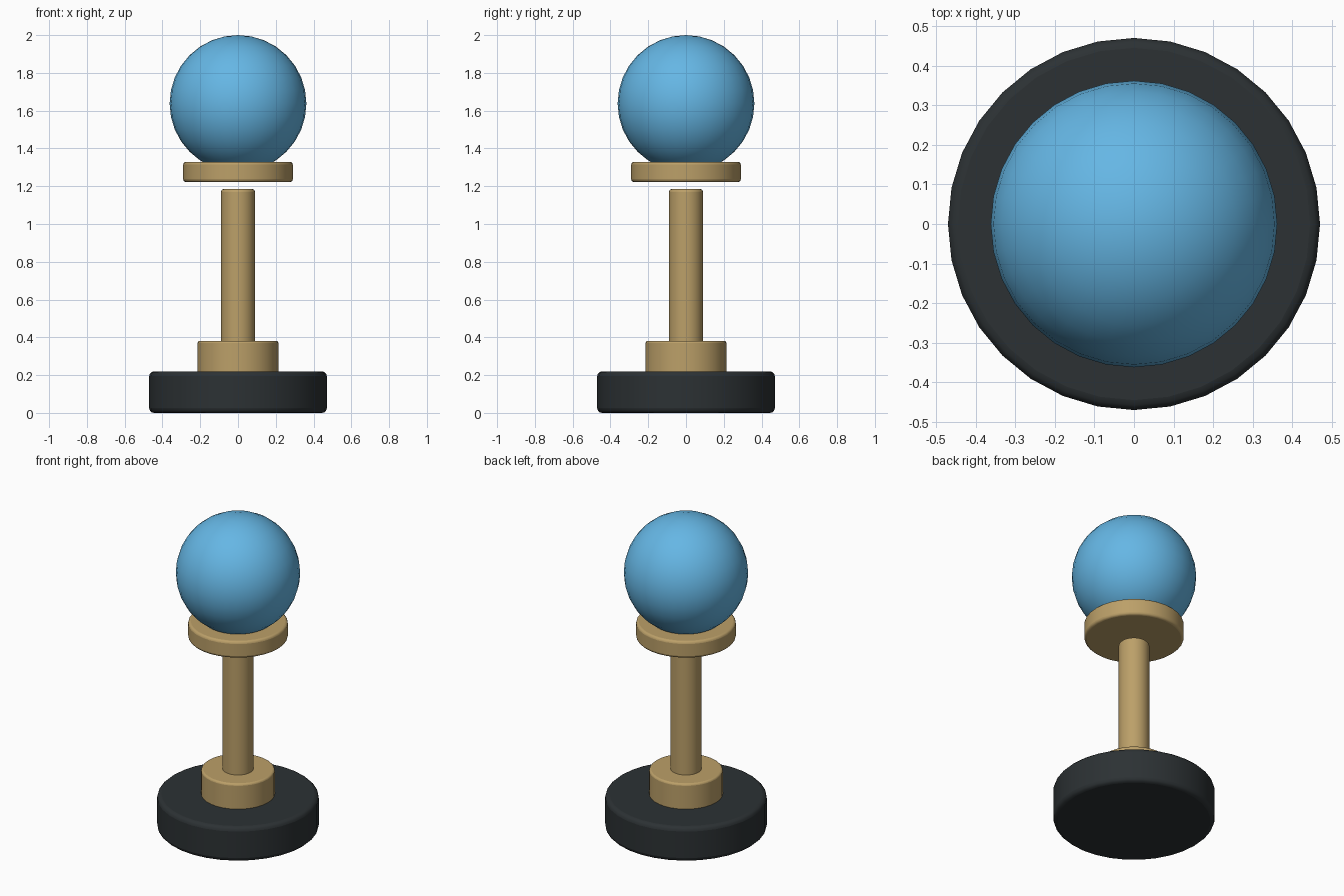
import bpy
import math

cube = bpy.data.objects.get("Cube")
if cube:
    bpy.data.objects.remove(cube, do_unlink=True)

SIDES = 32


def material(name, rgb):
    mat = bpy.data.materials.new(name)
    mat.use_nodes = True
    color = (*rgb, 1)
    mat.diffuse_color = color
    mat.node_tree.nodes["Principled BSDF"].inputs["Base Color"].default_value = color
    return mat


def finish(name, mat):
    obj = bpy.context.object
    obj.name = name
    obj.data.materials.append(mat)
    return obj


def disc(name, radius, bottom, top, bevel, mat):
    """Upright cylinder with rounded rims."""
    bpy.ops.mesh.primitive_cylinder_add(
        vertices=SIDES, radius=radius, depth=top - bottom,
        location=(0, 0, (bottom + top) / 2))
    obj = finish(name, mat)
    bpy.ops.object.shade_smooth_by_angle(angle=math.radians(35))
    mod = obj.modifiers.new("rounded_rims", "BEVEL")
    mod.width = bevel
    mod.segments = 3
    mod.limit_method = "ANGLE"
    mod.angle_limit = math.radians(40)
    return obj


dark = material("dark_base", (0.025, 0.031, 0.034))
tan = material("tan_metal", (0.5, 0.35, 0.14))
blue = material("blue_ball", (0.13, 0.47, 0.78))

# Foot and collar
disc("base", 0.47, 0, 0.22, 0.025, dark)
disc("collar", 0.214, 0.19, 0.381, 0.012, tan)

# Stem, with a small gap below the plate
disc("stem", 0.09, 0.35, 1.185, 0.015, tan)
disc("plate", 0.29, 1.222, 1.329, 0.015, tan)

# Ball resting in the plate
bpy.ops.mesh.primitive_uv_sphere_add(
    segments=SIDES, ring_count=SIDES // 2, radius=0.362, location=(0, 0, 1.638))
finish("ball", blue)
bpy.ops.object.shade_smooth()
